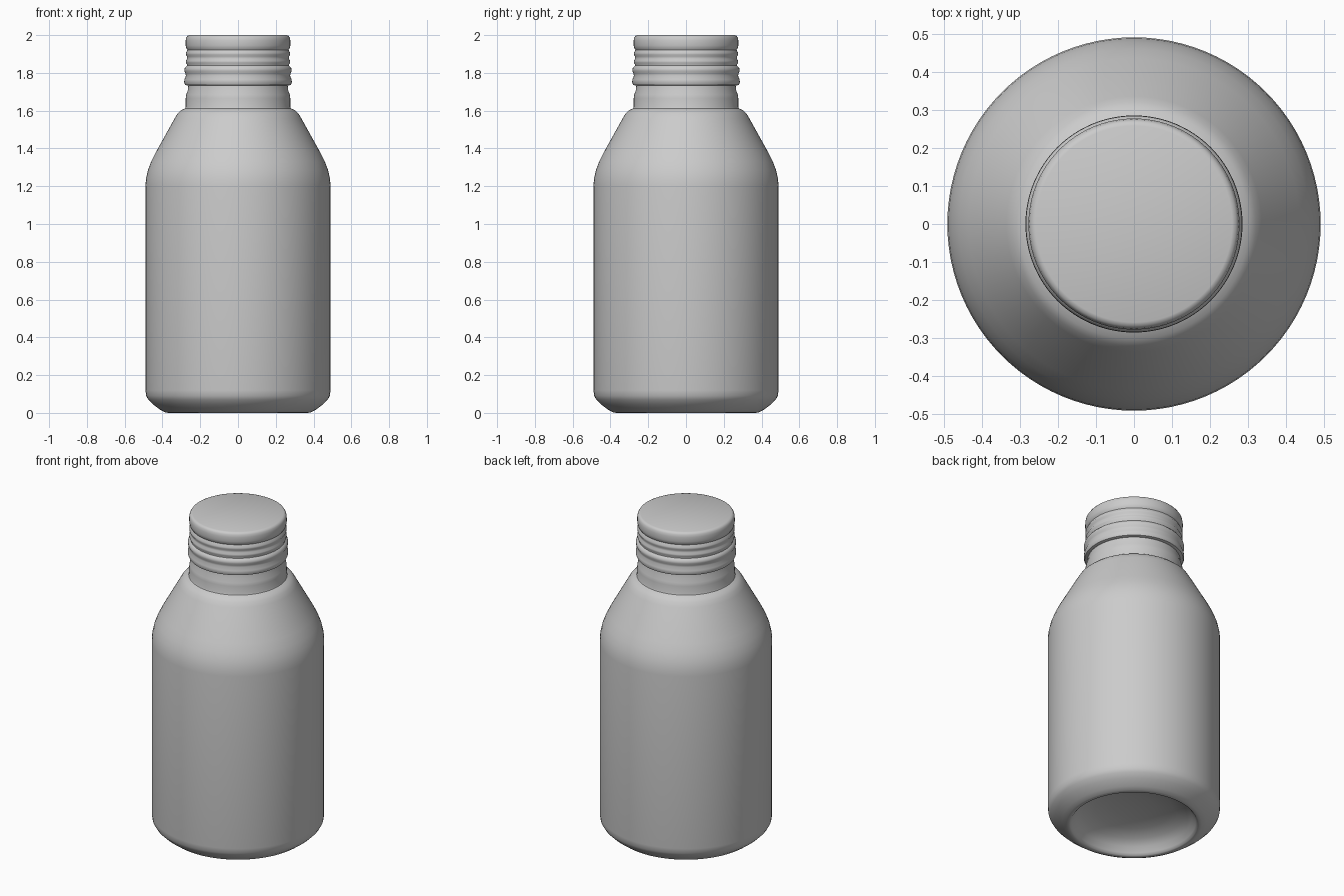
import bpy
import math

cube = bpy.data.objects.get("Cube")
if cube:
    bpy.data.objects.remove(cube, do_unlink=True)

SIDES = 96

# Single plain metal colour
metal = bpy.data.materials.new("plain_grey")
metal.use_nodes = True
grey = (0.6, 0.6, 0.6, 1)
metal.diffuse_color = grey
metal.node_tree.nodes["Principled BSDF"].inputs["Base Color"].default_value = grey


def lathe(name, profile):
    """Spin (radius, height) points about z; zero radius closes an end."""
    verts, faces, rings = [], [], []
    for r, z in profile:
        start = len(verts)
        count = 1 if r == 0 else SIDES
        for i in range(count):
            a = math.tau * i / SIDES
            verts.append((r * math.cos(a), r * math.sin(a), z))
        rings.append([start + i % count for i in range(SIDES)])
    for low, high in zip(rings, rings[1:]):
        for i in range(SIDES):
            j = (i + 1) % SIDES
            face = (low[i], low[j], high[j], high[i])
            faces.append(tuple(dict.fromkeys(face)))
    mesh = bpy.data.meshes.new(name)
    mesh.from_pydata(verts, [], faces)
    mesh.materials.append(metal)
    obj = bpy.data.objects.new(name, mesh)
    bpy.context.collection.objects.link(obj)
    bpy.ops.object.select_all(action="DESELECT")
    obj.select_set(True)
    bpy.context.view_layer.objects.active = obj
    bpy.ops.object.shade_smooth_by_angle(angle=math.radians(40))
    return obj


# Bottle: recessed base, straight wall, sloped shoulder and neck
lathe("bottle_body", [
    (0, 0.12), (0.12, 0.115), (0.22, 0.10), (0.29, 0.075), (0.33, 0.045),
    (0.35, 0.015), (0.36, 0.003), (0.37, 0), (0.385, 0.003), (0.41, 0.015),
    (0.45, 0.045), (0.475, 0.07), (0.486, 0.09), (0.49, 0.12),
    (0.49, 1.2), (0.487, 1.24), (0.477, 1.285), (0.46, 1.33), (0.435, 1.38),
    (0.335, 1.56), (0.32, 1.585), (0.302, 1.602), (0.28, 1.612),
    (0.277, 1.62), (0.277, 1.665), (0.274, 1.685), (0.265, 1.71),
    (0.262, 1.75), (0, 1.75)])

# Cap: rolled skirt, threaded ridges and rounded top
skirt = [(0, 1.733), (0.268, 1.733), (0.28, 1.737), (0.285, 1.75),
         (0.284, 1.765), (0.276, 1.785), (0.278, 1.797), (0.284, 1.81),
         (0.284, 1.822), (0.277, 1.832)]
ridges = []
for k in range(2):
    z = 1.838 + 0.042 * k
    ridges += [(0.27, z), (0.27, z + 0.006), (0.276, z + 0.016),
               (0.276, z + 0.026), (0.27, z + 0.036)]
crown = [(0.268, 1.922), (0.274, 1.932), (0.277, 1.945), (0.277, 1.972),
         (0.274, 1.987), (0.268, 1.996), (0.258, 2), (0, 2)]
lathe("screw_cap", skirt + ridges + crown)
